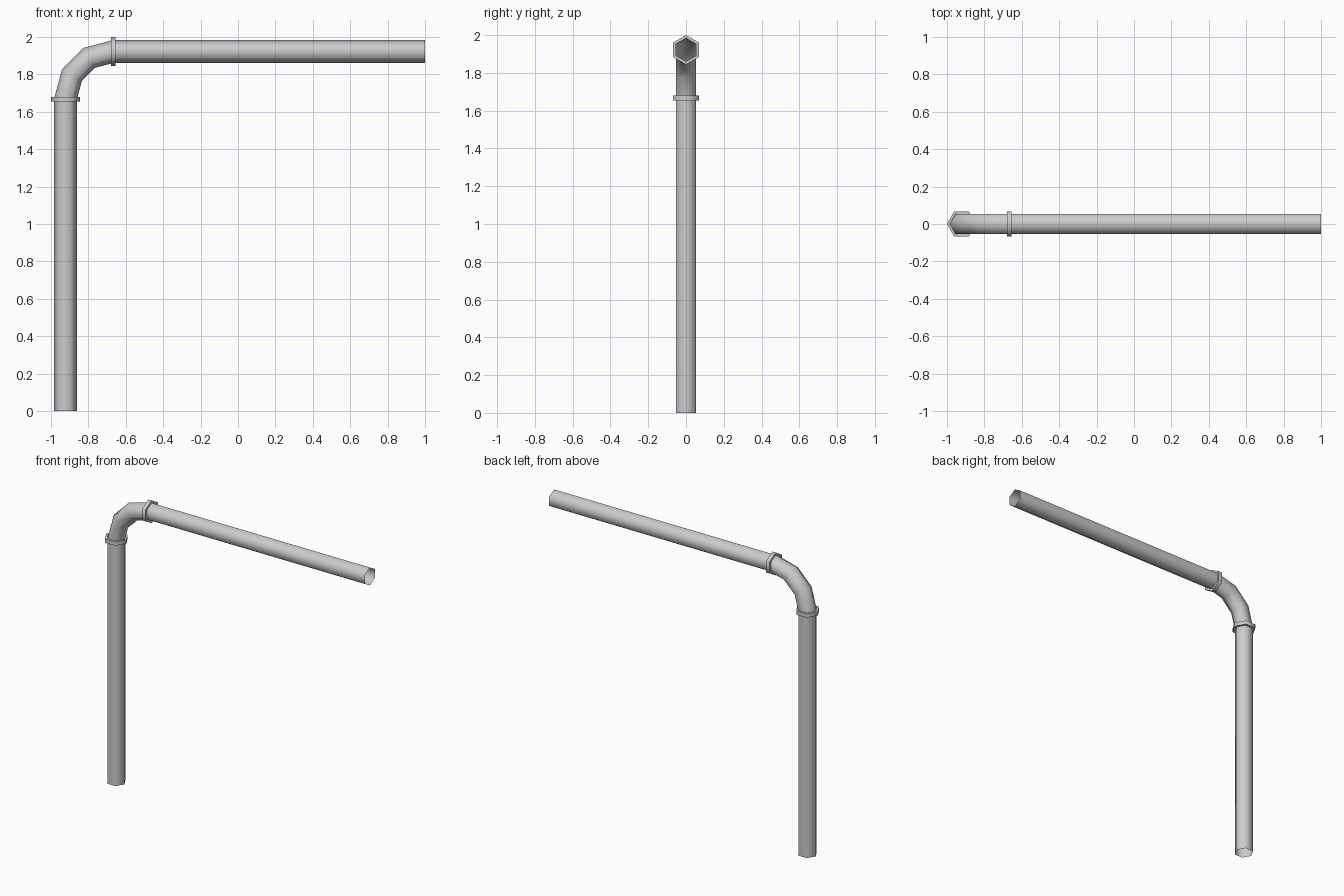
import bpy
import math
from mathutils import Vector

if "Cube" in bpy.data.objects:
    bpy.data.objects.remove(bpy.data.objects["Cube"])

SIDES = 6
R_PIPE, R_FLANGE = 0.0615, 0.078
AX, AZ = -0.922, 1.922          # pipe centre lines
R_BEND = 0.255
BX, BZ = AX + R_BEND, AZ - R_BEND  # bend centre


def ring(x, z, t, r):
    """Hexagon around (x, z); t turns from upright (0) to level (90 degrees)."""
    n, y = Vector((-math.cos(t), 0, math.sin(t))), Vector((0, 1, 0))
    c = Vector((x, 0, z))
    angles = [2 * math.pi * i / SIDES for i in range(SIDES)]
    return [c + r * (math.cos(a) * n + math.sin(a) * y) for a in angles]


def sweep(name, rings, smooth_angle):
    """Skin a list of rings into an open tube with outward faces."""
    verts = [v for r in rings for v in r]
    faces = []
    for k in range(len(rings) - 1):
        a, b = k * SIDES, (k + 1) * SIDES
        for i in range(SIDES):
            j = (i + 1) % SIDES
            faces.append((a + j, a + i, b + i, b + j))
    mesh = bpy.data.meshes.new(name)
    mesh.from_pydata(verts, [], faces)
    obj = bpy.data.objects.new(name, mesh)
    bpy.context.collection.objects.link(obj)
    bpy.ops.object.select_all(action='DESELECT')
    obj.select_set(True)
    bpy.context.view_layer.objects.active = obj
    bpy.ops.object.shade_smooth_by_angle(angle=math.radians(smooth_angle))
    return obj


LEVEL = math.pi / 2

# Straight pipes, open at both ends
sweep("upright_pipe", [ring(AX, z, 0, R_PIPE) for z in (0, BZ)], 70)
sweep("level_pipe", [ring(x, AZ, LEVEL, R_PIPE) for x in (BX, 1)], 70)

# Elbow in three segments
bend = [math.radians(a) for a in (0, 30, 60, 90)]
sweep("elbow", [ring(BX - R_BEND * math.cos(t), BZ + R_BEND * math.sin(t), t, R_PIPE)
                for t in bend], 70)

# Flange collars at both ends of the elbow
HALF = 0.013
profile = [(-HALF, R_PIPE), (-HALF, R_FLANGE), (HALF, R_FLANGE), (HALF, R_PIPE)]
sweep("upright_flange", [ring(AX, BZ + d, 0, r) for d, r in profile], 70)
sweep("level_flange", [ring(BX + d, AZ, LEVEL, r) for d, r in profile], 70)
